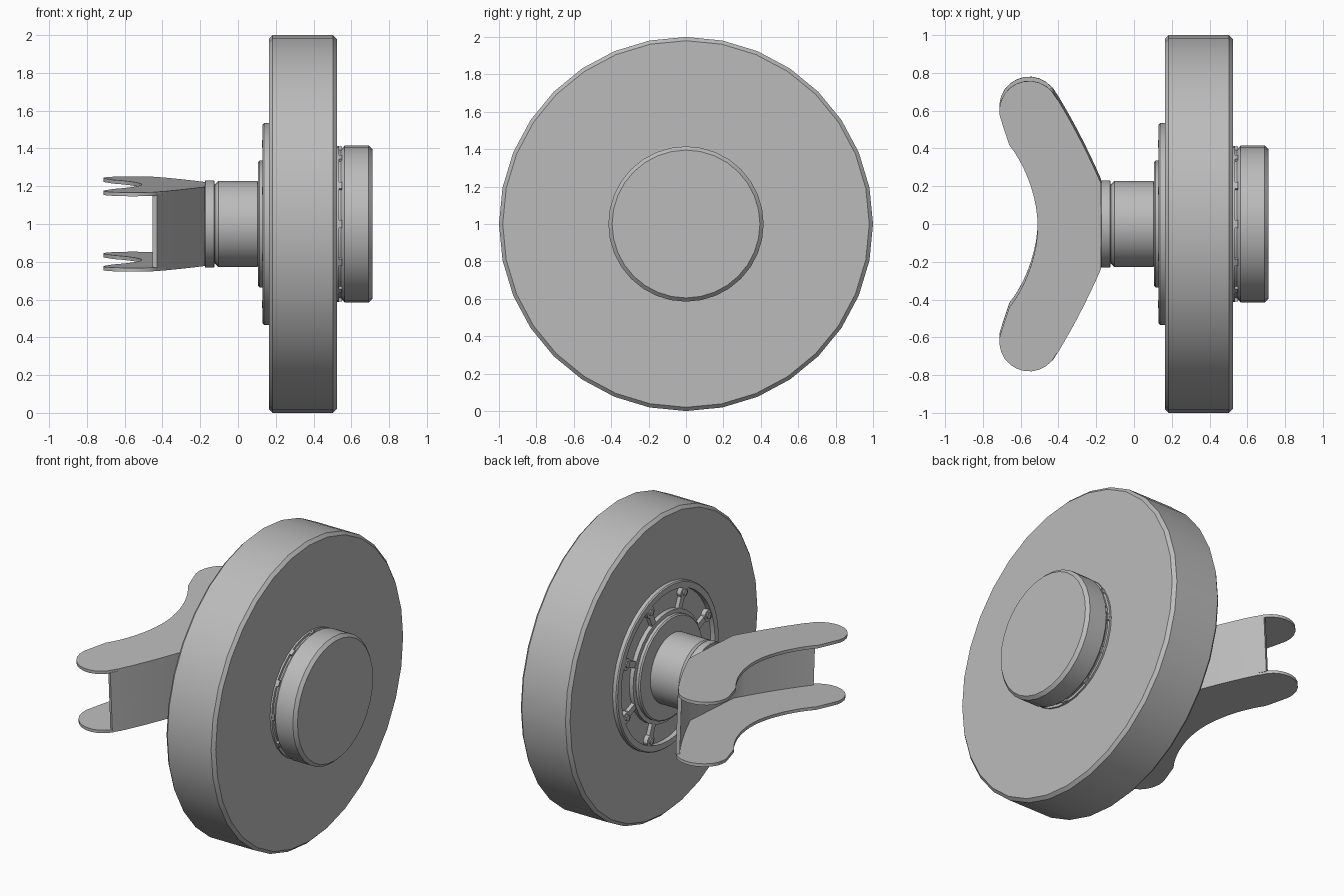
import bpy, bmesh
from math import sin, cos, pi, radians
from mathutils import Vector, Matrix
from mathutils.geometry import interpolate_bezier

if "Cube" in bpy.data.objects:
    bpy.data.objects.remove(bpy.data.objects["Cube"])

grey = bpy.data.materials.new("plain grey")
grey.use_nodes = True
COLOUR = (0.5, 0.5, 0.5, 1)
grey.diffuse_color = COLOUR
grey.node_tree.nodes["Principled BSDF"].inputs["Base Color"].default_value = COLOUR

AXLE = Vector((0, 0, 1))


def finish(bm, name):
    """Turn a bmesh into a shaded object centred on the axle."""
    bmesh.ops.recalc_face_normals(bm, faces=bm.faces)
    mesh = bpy.data.meshes.new(name)
    bm.to_mesh(mesh)
    bm.free()
    mesh.materials.append(grey)
    obj = bpy.data.objects.new(name, mesh)
    bpy.context.collection.objects.link(obj)
    obj.location = AXLE
    bpy.ops.object.select_all(action="DESELECT")
    obj.select_set(True)
    bpy.context.view_layer.objects.active = obj
    bpy.ops.object.shade_smooth_by_angle(angle=radians(30))
    return obj


def lathe(name, profile, sides=32, closed=False):
    """Spin (x, radius) points round the x axis, capping open ends."""
    bm = bmesh.new()
    rings = [[bm.verts.new((x, r * cos(2 * pi * i / sides), r * sin(2 * pi * i / sides)))
              for i in range(sides)] for x, r in profile]
    pairs = list(zip(rings, rings[1:]))
    if closed:
        pairs.append((rings[-1], rings[0]))
    else:
        bm.faces.new(rings[0])
        bm.faces.new(rings[-1])
    for a, b in pairs:
        for i in range(sides):
            j = (i + 1) % sides
            bm.faces.new((a[i], a[j], b[j], b[i]))
    return finish(bm, name)


def drum(name, x0, x1, r, bevel, sides=32):
    return lathe(name, [(x0, r - bevel), (x0 + bevel, r), (x1 - bevel, r), (x1, r - bevel)], sides)


def add_box(bm, low, high, angle):
    """Box between two corners, turned about the x axis."""
    low, high = Vector(low), Vector(high)
    m = (Matrix.Rotation(angle, 4, "X") @ Matrix.Translation((low + high) / 2)
         @ Matrix.Diagonal((*(high - low), 1)))
    bmesh.ops.create_cube(bm, size=1, matrix=m)


def add_disc(bm, x0, x1, r, angle, dist):
    """Short cylinder along x, placed round the axle."""
    m = (Matrix.Translation(((x0 + x1) / 2, dist * cos(angle), dist * sin(angle)))
         @ Matrix.Rotation(pi / 2, 4, "Y"))
    bmesh.ops.create_cone(bm, cap_ends=True, segments=12, radius1=r, radius2=r,
                          depth=x1 - x0, matrix=m)


def prism(name, outline, z0, z1):
    """Extrude a closed (x, y) outline between two heights."""
    bm = bmesh.new()
    face = bm.faces.new([bm.verts.new((x, y, z0)) for x, y in outline])
    top = bmesh.ops.extrude_face_region(bm, geom=[face])["geom"]
    bmesh.ops.translate(bm, vec=(0, 0, z1 - z0),
                        verts=[v for v in top if isinstance(v, bmesh.types.BMVert)])
    return finish(bm, name)


# Wheel and outer cap
drum("wheel", 0.163, 0.523, 1.0, 0.02)
lathe("cap_neck", [(0.515, 0.412), (0.535, 0.412), (0.535, 0.395), (0.56, 0.395)])
drum("outer_cap", 0.545, 0.712, 0.415, 0.02)
bm = bmesh.new()
for k in range(12):
    add_box(bm, (0.53, 0.38, -0.02), (0.55, 0.41, 0.02), k * pi / 6)
finish(bm, "cap_tabs")

# Inner hub: rim ring, spokes with bolts, flange
lathe("hub_rim", [(0.17, 0.535), (0.138, 0.535), (0.131, 0.528), (0.131, 0.49), (0.17, 0.49)],
      48, closed=True)
lathe("hub_inner_ring", [(0.17, 0.36), (0.135, 0.36), (0.135, 0.2), (0.17, 0.2)], closed=True)
spokes, bolts = bmesh.new(), bmesh.new()
for k in range(8):
    a = (k + 0.5) * pi / 4
    add_box(spokes, (0.138, 0.34, -0.02), (0.17, 0.50, 0.02), a)
    add_disc(spokes, 0.134, 0.17, 0.038, a, 0.46)
    add_disc(bolts, 0.126, 0.15, 0.02, a, 0.46)
finish(spokes, "hub_spokes")
finish(bolts, "hub_bolts")
drum("hub_flange", 0.105, 0.14, 0.335, 0.008)

# Shaft and collar
drum("shaft", -0.122, 0.12, 0.227, 0.018)
lathe("shaft_groove", [(-0.14, 0.21), (-0.10, 0.21)])
drum("collar", -0.176, -0.125, 0.23, 0.003)

# Bracket: two curved plates joined by a web, tilted slightly about the axle
inner = [tuple(p.xy) for p in interpolate_bezier(
    Vector((-0.51, 0, 0)), Vector((-0.51, 0.16, 0)),
    Vector((-0.58, 0.33, 0)), Vector((-0.66, 0.43, 0)), 10)]
tip = [(-0.555 + 0.158 * cos(radians(t)), 0.612 + 0.158 * sin(radians(t)))
       for t in range(205, 20, -15)]
outer = [tuple(p.xy) for p in interpolate_bezier(
    Vector((-0.40, 0.665, 0)), Vector((-0.33, 0.55, 0)),
    Vector((-0.25, 0.40, 0)), Vector((-0.176, 0.23, 0)), 8)]
half = inner + tip + outer
outline = half + [(x, -y) for x, y in reversed(half[1:])]
edge = [(-0.43, 0.712)] + outer
edge = edge + [(x, -y) for x, y in reversed(edge)]
web = edge + [(x - 0.022, y * 0.985) for x, y in reversed(edge)]
for obj in (prism("upper_plate", outline, 0.19, 0.21),
            prism("lower_plate", outline, -0.21, -0.19),
            prism("bracket_web", web, -0.195, 0.195)):
    obj.rotation_euler.x = radians(3.2)
